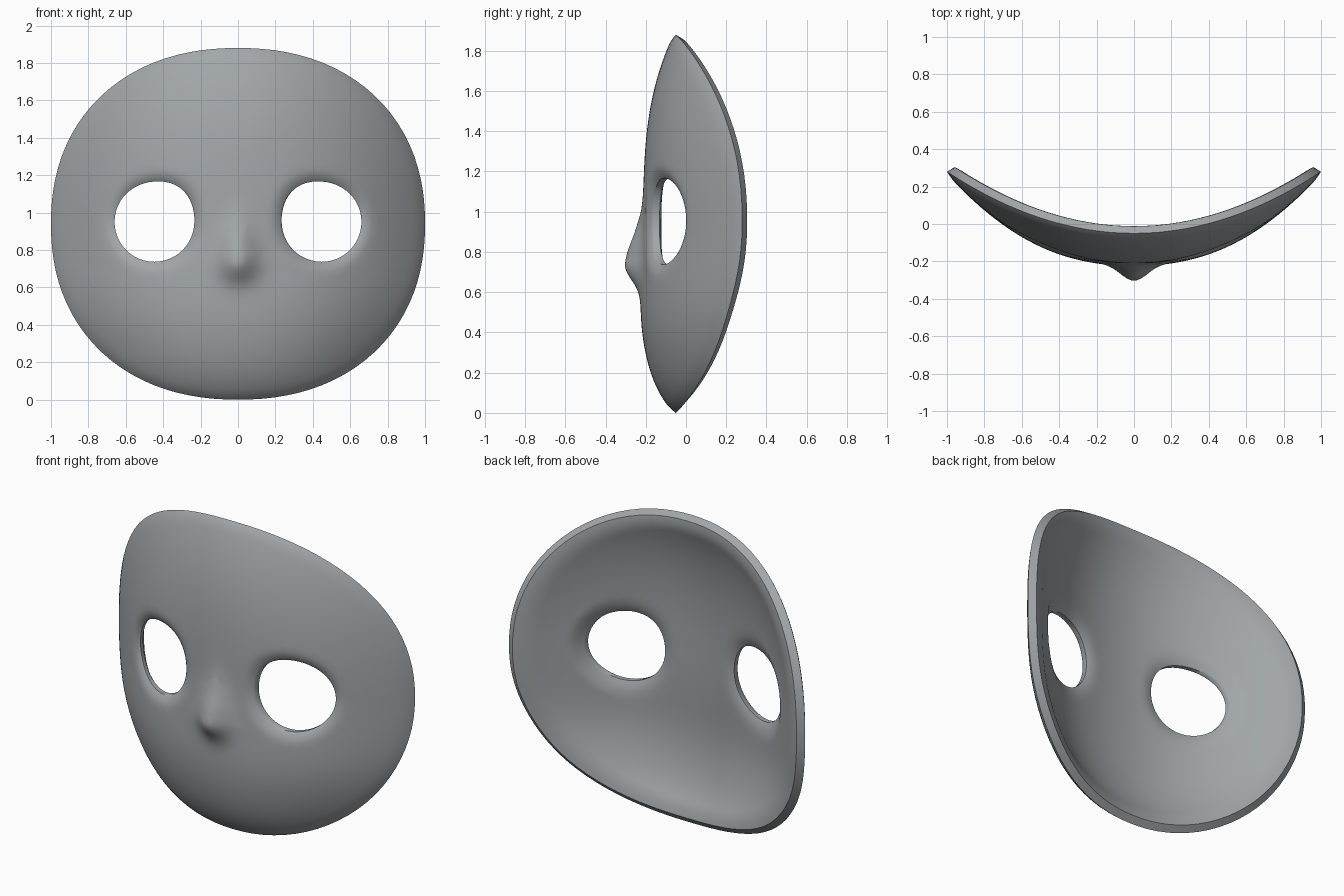
import bpy, bmesh, math
from mathutils import Vector
from mathutils.geometry import delaunay_2d_cdt

if "Cube" in bpy.data.objects:
    bpy.data.objects.remove(bpy.data.objects["Cube"])

MID = 0.94                 # height of the mask centre
POWER = 2.2                # superellipse outline
EYE = (0.447, 0.95)        # eye centre (mirrored)
SEG, EYE_SEG = 96, 48


def eye_radius(a):
    # slightly squarer towards the upper inner corner
    return 0.213 + 0.015 * max(0, math.cos(a - 2.25)) ** 6


def radial(x, z):
    return (abs(x) ** POWER + abs((z - MID) / MID) ** POWER) ** (1 / POWER)


def eye_scale(x, z):
    dx, dz = abs(x) - EYE[0], z - EYE[1]
    return math.hypot(dx, dz) / eye_radius(math.atan2(dz, dx))


def base(x, z):
    # curved face sheet: wraps around the sides and curls in at top and chin
    r = radial(x, z)
    down = max(0, (MID - z) / MID) / max(r, 0.001)
    y = -0.212 + 0.33 * x * x + 0.15 * r ** (3 + 2.5 * down * down)
    return y - 0.015 * math.exp(-((z - 0.5) / 0.25) ** 2)


def nose(x, z):
    dz = z - 0.735
    s = 0.19 if dz > 0 else 0.10
    w = 0.10 - 0.03 * min(1, max(0, dz / 0.3))
    return 0.085 * math.exp(-(dz / s) ** 2 - (x / w) ** 2)


def fade(d, w):
    return max(0, 1 - d / w) ** 2


def lift(x, z):
    # front and back point of the shell above one outline position
    rim = max(0, (1 - radial(x, z)) * 0.95)
    eye = max(0, (eye_scale(x, z) - 1) * 0.213)
    y, e = base(x, z), 0.004
    n = Vector(((base(x - e, z) - base(x + e, z)) / (2 * e), 1,
                (base(x, z - e) - base(x, z + e)) / (2 * e))).normalized()
    side = min(1, eye / 0.1)
    n.x *= side
    n.z *= side
    thick = 0.08 - 0.025 * fade(rim, 0.08) - 0.018 * fade(eye, 0.07)
    back = Vector((x, y, z)) + n * thick
    front = Vector((x, y - nose(x, z) + 0.012 * fade(rim, 0.05)
                    + 0.028 * fade(eye, 0.07), z))
    return front, back


# flat layout: rings of the outline plus rings around each eye
points, edges = [], []


def add_loop(loop):
    start = len(points)
    points.extend(Vector(p) for p in loop)
    edges.extend((start + i, start + (i + 1) % len(loop)) for i in range(len(loop)))


def outline(r):
    loop = []
    for i in range(SEG):
        a = 2 * math.pi * i / SEG
        c, s = math.cos(a), math.sin(a)
        k = r / (abs(c) ** POWER + abs(s) ** POWER) ** (1 / POWER)
        loop.append((k * c, MID + MID * k * s))
    return loop


add_loop(outline(1))
for sx in (1, -1):
    for k in (1, 1.04, 1.1, 1.18, 1.28):
        loop = []
        for i in range(EYE_SEG):
            a = 2 * math.pi * i / EYE_SEG
            q = k * eye_radius(a)
            loop.append((sx * (EYE[0] + q * math.cos(a)), EYE[1] + q * math.sin(a)))
        add_loop(loop)
radii = [0.99, 0.975, 0.955] + [0.93 - 0.025 * i for i in range(36)]
for r in radii:
    for i, (x, z) in enumerate(outline(r)):
        if eye_scale(x, z) > 1.36 and (r > 0.2 or i % 4 == 0):
            points.append(Vector((x, z)))

flat, _, tris, *_ = delaunay_2d_cdt(points, edges, [], 0, 1e-5)

# shell: front and back sheets joined along the rim and the eye holes
bm = bmesh.new()
pairs = [lift(v.x, v.y) for v in flat]
front = [bm.verts.new(p[0]) for p in pairs]
back = [bm.verts.new(p[1]) for p in pairs]
used = set()
for t in tris:
    c = sum((flat[i] for i in t), Vector((0, 0))) / len(t)
    if eye_scale(c.x, c.y) < 1:
        continue
    bm.faces.new([front[i] for i in t])
    bm.faces.new([back[i] for i in reversed(t)])
    for i in range(len(t)):
        used.add((t[i], t[(i + 1) % len(t)]))
for a, b in used:
    if (b, a) not in used:
        bm.faces.new((front[b], front[a], back[a], back[b]))
bmesh.ops.delete(bm, geom=[v for v in bm.verts if not v.link_faces], context='VERTS')
bmesh.ops.recalc_face_normals(bm, faces=bm.faces)

mesh = bpy.data.meshes.new("face_mask")
bm.to_mesh(mesh)
bm.free()
mask = bpy.data.objects.new("face_mask", mesh)
bpy.context.collection.objects.link(mask)

grey = bpy.data.materials.new("cool_grey")
grey.diffuse_color = (0.36, 0.385, 0.395, 1)
grey.use_nodes = True
grey.node_tree.nodes["Principled BSDF"].inputs["Base Color"].default_value = grey.diffuse_color
mesh.materials.append(grey)

bpy.context.view_layer.objects.active = mask
mask.select_set(True)
bpy.ops.object.shade_smooth_by_angle(angle=math.radians(50))
